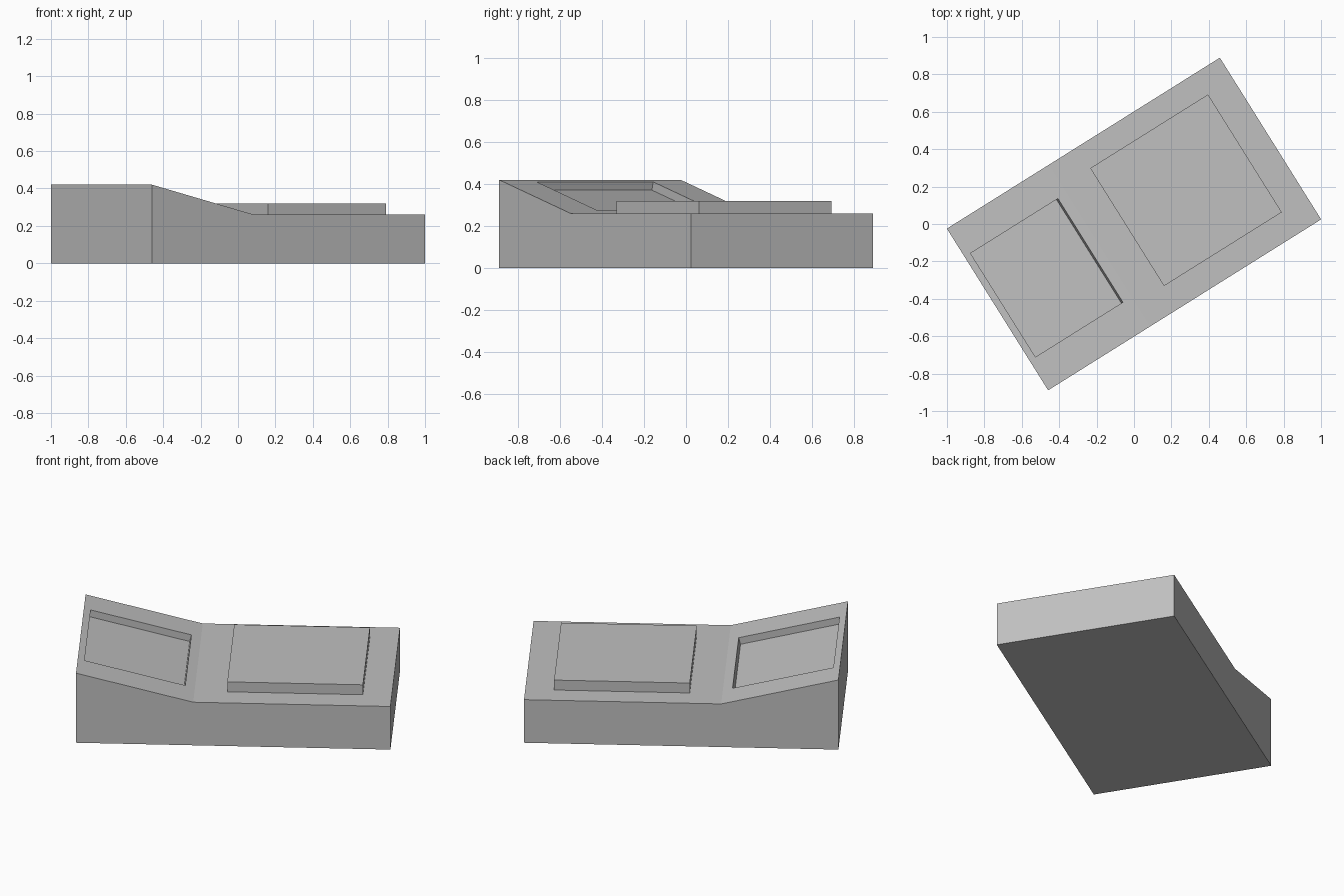
import bpy, bmesh
from math import atan2, cos, radians
from mathutils import Matrix, Vector

if "Cube" in bpy.data.objects:
    bpy.data.objects.remove(bpy.data.objects["Cube"])

TURN = Matrix.Rotation(radians(32.05), 4, 'Z')
HALF_LEN, HALF_WID = 0.861, 0.51
LOW, HIGH, BEND = 0.26, 0.42, -0.219   # deck height, crest height, foot of slope

grey = bpy.data.materials.new("grey")
grey.use_nodes = True
colour = (0.53, 0.53, 0.53, 1)
grey.diffuse_color = colour
grey.node_tree.nodes["Principled BSDF"].inputs["Base Color"].default_value = colour


def finish(name, bm, matrix):
    bmesh.ops.recalc_face_normals(bm, faces=bm.faces)
    mesh = bpy.data.meshes.new(name)
    bm.to_mesh(mesh)
    bm.free()
    mesh.materials.append(grey)
    obj = bpy.data.objects.new(name, mesh)
    obj.matrix_world = matrix
    bpy.context.collection.objects.link(obj)
    return obj


def box(name, lo, hi, matrix):
    lo, hi = Vector(lo), Vector(hi)
    bm = bmesh.new()
    bmesh.ops.create_cube(bm, size=1, matrix=Matrix.Translation((lo + hi) / 2)
                          @ Matrix.Diagonal((*(hi - lo), 1)))
    return finish(name, bm, matrix)


# Base block: side profile with a raised sloping end, extruded across the width
profile = [(-HALF_LEN, 0), (HALF_LEN, 0), (HALF_LEN, LOW), (BEND, LOW), (-HALF_LEN, HIGH)]
bm = bmesh.new()
side = bm.faces.new([bm.verts.new((u, -HALF_WID, z)) for u, z in profile])
new = bmesh.ops.extrude_face_region(bm, geom=[side])["geom"]
bmesh.ops.translate(bm, vec=(0, 2 * HALF_WID, 0),
                    verts=[v for v in new if isinstance(v, bmesh.types.BMVert)])
base = finish("base_block", bm, TURN)

# Shallow recess cut square to the slope
tilt = atan2(HIGH - LOW, BEND + HALF_LEN)
mid = -0.548
mid_z = LOW + (BEND - mid) * (HIGH - LOW) / (BEND + HALF_LEN)
half = 0.276 / cos(tilt)
slope = TURN @ Matrix.Translation((mid, 0.004, mid_z)) @ Matrix.Rotation(tilt, 4, 'Y')
cutter = box("recess_cutter", (-half, -0.327, -0.041), (half, 0.327, 0.1), slope)
cutter.hide_render = True
cutter.hide_viewport = True
cutter.display_type = 'WIRE'
cut = base.modifiers.new("recess", 'BOOLEAN')
cut.operation = 'DIFFERENCE'
cut.solver = 'EXACT'
cut.object = cutter

# Raised square pad on the flat deck
box("raised_pad", (-0.04, -0.366, LOW - 0.02), (0.703, 0.377, 0.32), TURN)
